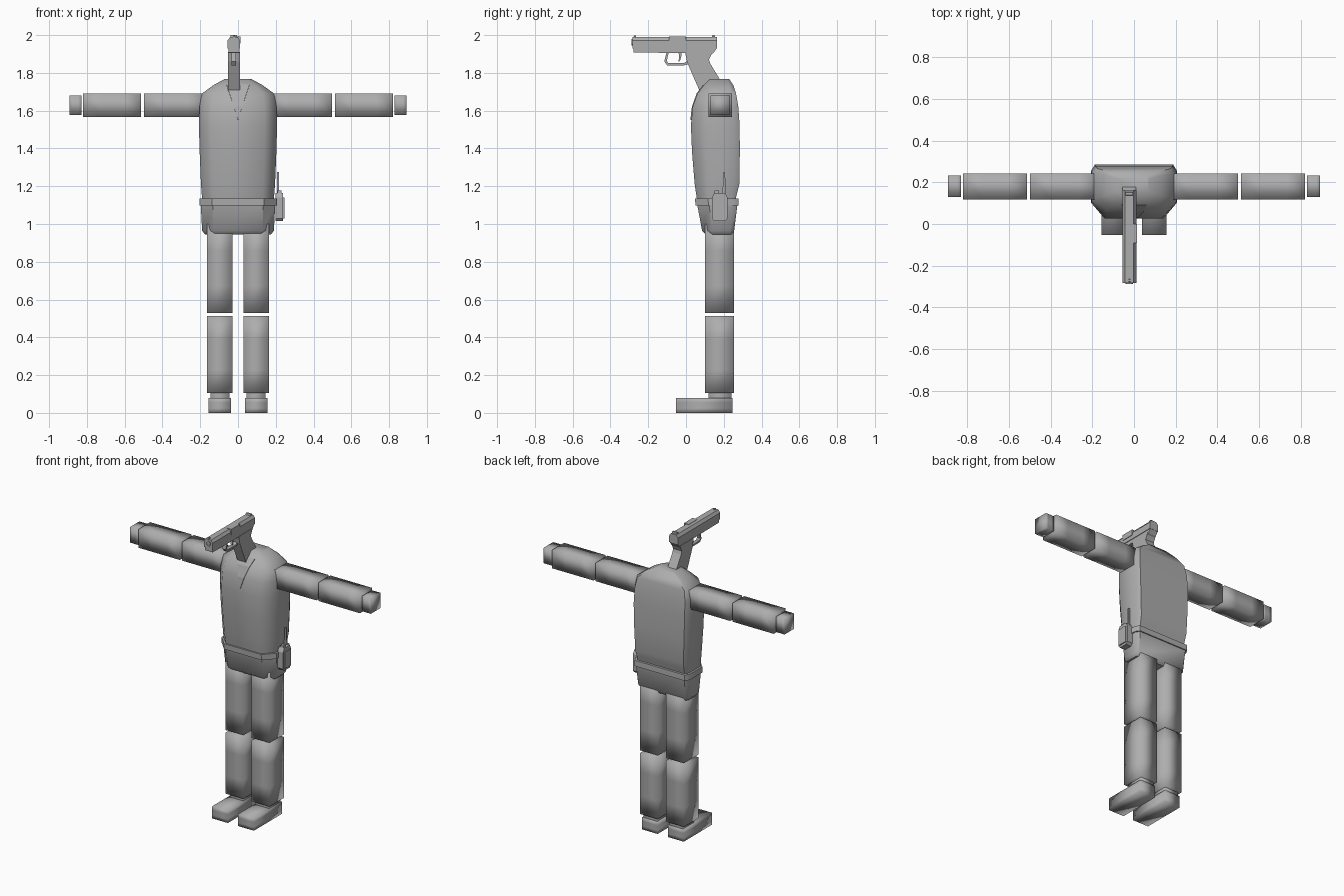
import bpy, bmesh, math

if "Cube" in bpy.data.objects:
    bpy.data.objects.remove(bpy.data.objects["Cube"])

grey = bpy.data.materials.new("plain grey")
grey.diffuse_color = (0.42, 0.42, 0.42, 1)
grey.use_nodes = True
grey.node_tree.nodes["Principled BSDF"].inputs["Base Color"].default_value = grey.diffuse_color


def finish(name, bm, angle=None):
    """Turn a bmesh into a named object; angle=None keeps flat faces."""
    bmesh.ops.recalc_face_normals(bm, faces=bm.faces)
    me = bpy.data.meshes.new(name)
    bm.to_mesh(me)
    bm.free()
    me.materials.append(grey)
    ob = bpy.data.objects.new(name, me)
    bpy.context.collection.objects.link(ob)
    if angle is not None:
        me.shade_smooth()
        if angle < 180:
            me.set_sharp_from_angle(angle=math.radians(angle))
    return ob


def loft(name, rings, angle=None):
    """Skin a list of equal-length point rings and cap both ends."""
    bm = bmesh.new()
    vs = [[bm.verts.new(p) for p in r] for r in rings]
    n = len(vs[0])
    for a, b in zip(vs, vs[1:]):
        for i in range(n):
            j = (i + 1) % n
            bm.faces.new((a[i], a[j], b[j], b[i]))
    bm.faces.new(vs[0])
    bm.faces.new(vs[-1])
    return finish(name, bm, angle)


def prism(name, profile, x0, x1, angle=None):
    """Extrude a (y, z) profile along x."""
    return loft(name, [[(x, y, z) for y, z in profile] for x in (x0, x1)], angle)


def box(name, x0, x1, y0, y1, z0, z1):
    return prism(name, [(y0, z0), (y1, z0), (y1, z1), (y0, z1)], x0, x1)


STEPS = (0, 0.3, 0.7, 1)


def pad_z(name, x0, x1, y0, y1, z0, z1):
    """Upright soft-shaded block."""
    return loft(name, [[(x0, y0, z0 + (z1 - z0) * t), (x1, y0, z0 + (z1 - z0) * t),
                        (x1, y1, z0 + (z1 - z0) * t), (x0, y1, z0 + (z1 - z0) * t)]
                       for t in STEPS], 180)


def pad_x(name, x0, x1, y0, y1, z0, z1):
    """Sideways soft-shaded block."""
    return loft(name, [[(x0 + (x1 - x0) * t, y, z) for y, z in
                        ((y0, z0), (y1, z0), (y1, z1), (y0, z1))] for t in STEPS], 180)


# Limbs, mirrored left and right
for side, s in (("left", 1), ("right", -1)):
    def span(a, b):
        return sorted((s * a, s * b))
    pad_z(side + "_thigh", *span(0.03, 0.163), 0.10, 0.255, 0.53, 1.0)
    pad_z(side + "_shin", *span(0.03, 0.163), 0.10, 0.255, 0.105, 0.512)
    pad_z(side + "_ankle", *span(0.045, 0.145), 0.12, 0.24, 0.07, 0.11)
    pad_z(side + "_foot", *span(0.038, 0.155), -0.053, 0.245, 0.0, 0.08)
    pad_x(side + "_upper_arm", *span(0.17, 0.498), 0.118, 0.243, 1.567, 1.69)
    pad_x(side + "_forearm", *span(0.513, 0.82), 0.118, 0.243, 1.567, 1.69)
    pad_x(side + "_hand", *span(0.828, 0.892), 0.13, 0.232, 1.578, 1.68)


def body_ring(z, w, f, b):
    """Eight-sided section: wide front chamfers, small back chamfers."""
    d = b - f
    half = [(0.68 * w, f), (w, f + 0.3 * d), (w, b - 0.12 * d), (0.91 * w, b)]
    return [(x, y, z) for x, y in half] + [(-x, y, z) for x, y in reversed(half)]


# Torso
loft("hips", [body_ring(*r) for r in (
    (0.945, 0.175, 0.105, 0.243), (0.965, 0.19, 0.085, 0.255),
    (1.10, 0.197, 0.06, 0.272))], 40)
loft("belt", [body_ring(*r) for r in (
    (1.097, 0.204, 0.05, 0.279), (1.135, 0.203, 0.048, 0.278))], 40)
loft("vest", [body_ring(*r) for r in (
    (1.13, 0.19, 0.058, 0.262), (1.17, 0.193, 0.052, 0.272),
    (1.21, 0.196, 0.046, 0.282), (1.38, 0.203, 0.032, 0.285),
    (1.52, 0.207, 0.026, 0.284), (1.62, 0.204, 0.035, 0.277),
    (1.69, 0.192, 0.06, 0.265), (1.735, 0.13, 0.094, 0.25),
    (1.768, 0.07, 0.125, 0.228))], 50)

# V-shaped neckline plate following the chest
bm = bmesh.new()
rows = [(1.62, 0.022, 0.035), (1.69, 0.045, 0.06), (1.735, 0.06, 0.094)]
tip = bm.verts.new((0, 0.027, 1.55))
last = None
for z, x, y in rows:
    pair = [bm.verts.new((-x, y, z)), bm.verts.new((x, y, z))]
    bm.faces.new((tip, pair[1], pair[0]) if last is None
                 else (last[0], last[1], pair[1], pair[0]))
    last = pair
neck = finish("neckline", bm)
mod = neck.modifiers.new("thickness", 'SOLIDIFY')
mod.thickness = 0.008
mod.offset = 0

# Radio on the belt
prism("radio", [(0.15, 1.015), (0.207, 1.015), (0.22, 1.03), (0.22, 1.14),
                (0.207, 1.165), (0.15, 1.165), (0.137, 1.14), (0.137, 1.03)],
      0.198, 0.238)
box("radio_face", 0.238, 0.245, 0.147, 0.21, 1.03, 1.14)
box("radio_knob", 0.208, 0.23, 0.15, 0.175, 1.16, 1.178)
prism("radio_antenna", [(0.193, 1.16), (0.21, 1.16), (0.207, 1.275), (0.198, 1.275)],
      0.206, 0.218)

# Pistol head
CX = -0.022


def slab(name, profile, half):
    return prism(name, profile, CX - half, CX + half)


section = [(-0.033, 1.93), (0.033, 1.93), (0.033, 1.972), (0.02, 1.99),
           (-0.02, 1.99), (-0.033, 1.972)]
loft("slide", [[(CX + x, y, z) for x, z in section] for y in (-0.283, 0.163)])
slab("frame", [(-0.278, 1.908), (0.01, 1.905), (0.12, 1.89), (0.145, 1.905),
               (0.163, 1.932), (-0.278, 1.932)], 0.029)
slab("grip", [(-0.005, 1.91), (0.005, 1.86), (0.03, 1.80), (0.085, 1.675),
              (0.20, 1.715), (0.178, 1.768), (0.128, 1.85), (0.122, 1.87),
              (0.14, 1.91)], 0.032)
slab("rear_sight", [(0.135, 1.985), (0.155, 1.985), (0.152, 2.0), (0.14, 2.0)], 0.018)
slab("front_sight", [(-0.278, 1.985), (-0.262, 1.985), (-0.266, 1.997),
                     (-0.276, 1.997)], 0.005)
slab("trigger", [(-0.04, 1.91), (-0.022, 1.91), (-0.026, 1.88), (-0.034, 1.86),
                 (-0.04, 1.86), (-0.036, 1.885)], 0.007)
box("ejection_port", CX + 0.002, CX + 0.036, -0.09, 0.0, 1.955, 1.9925)

# Trigger guard: closed strip between an outer and inner outline
outer = [(-0.103, 1.91), (-0.115, 1.86), (-0.10, 1.84), (-0.01, 1.84), (0.025, 1.85)]
inner = [(-0.091, 1.91), (-0.102, 1.863), (-0.094, 1.852), (-0.012, 1.852), (0.02, 1.87)]
slab("trigger_guard", outer + inner[::-1], 0.012)

# Muzzle ring
ring = [(math.cos(a * math.pi / 6), math.sin(a * math.pi / 6)) for a in range(12)]
loft("muzzle", [[(CX + r * c, y, 1.962 + r * s) for c, s in ring]
                for r, y in ((0.018, -0.27), (0.018, -0.288), (0.011, -0.288),
                             (0.011, -0.284))], 30)
